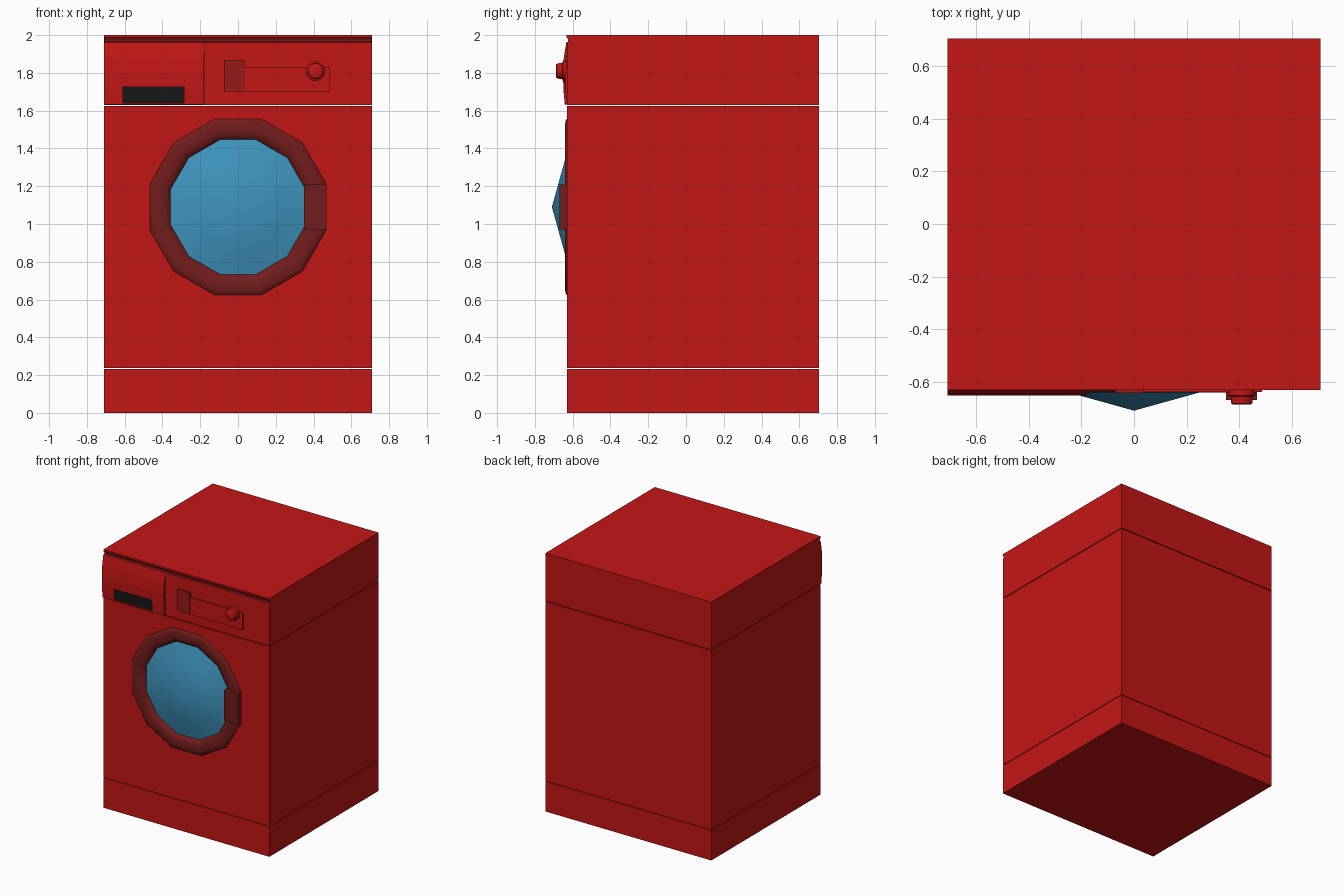
import bpy, bmesh, math

if "Cube" in bpy.data.objects:
    bpy.data.objects.remove(bpy.data.objects["Cube"])


def material(name, rgb):
    m = bpy.data.materials.new(name)
    m.diffuse_color = (*rgb, 1)
    m.use_nodes = True
    m.node_tree.nodes["Principled BSDF"].inputs["Base Color"].default_value = m.diffuse_color
    return m


RED = material("red enamel", (0.55, 0.008, 0.008))
DARK = material("dark red trim", (0.17, 0.012, 0.012))
MID = material("mid red display", (0.32, 0.01, 0.01))
BLACK = material("black recess", (0.008, 0.008, 0.008))
GLASS = material("blue glass", (0.05, 0.30, 0.52))


def finish(name, bm, mat, smooth=None):
    bmesh.ops.recalc_face_normals(bm, faces=bm.faces)
    me = bpy.data.meshes.new(name)
    bm.to_mesh(me)
    bm.free()
    ob = bpy.data.objects.new(name, me)
    bpy.context.collection.objects.link(ob)
    if mat:
        me.materials.append(mat)
    if smooth:
        bpy.ops.object.select_all(action='DESELECT')
        bpy.context.view_layer.objects.active = ob
        ob.select_set(True)
        bpy.ops.object.shade_smooth_by_angle(angle=math.radians(smooth))
    return ob


def extrude_x(name, x0, x1, profile, mat):
    """Extrude a closed (y, z) profile along x."""
    bm = bmesh.new()
    f = bm.faces.new([bm.verts.new((x0, y, z)) for y, z in profile])
    new = bmesh.ops.extrude_face_region(bm, geom=[f])["geom"]
    verts = [v for v in new if isinstance(v, bmesh.types.BMVert)]
    bmesh.ops.translate(bm, verts=verts, vec=(x1 - x0, 0, 0))
    return finish(name, bm, mat)


def box(name, x0, x1, y0, y1, z0, z1, mat):
    return extrude_x(name, x0, x1, [(y0, z0), (y1, z0), (y1, z1), (y0, z1)], mat)


def lathe_y(name, cx, cz, profile, sides, mat, smooth, closed=False):
    """Turn an (r, y) profile about a front-to-back axis."""
    bm = bmesh.new()
    rings = []
    for r, y in profile:
        if r == 0:
            rings.append([bm.verts.new((cx, y, cz))] * sides)
            continue
        angles = [2 * math.pi * (i + 0.5) / sides for i in range(sides)]
        rings.append([bm.verts.new((cx + r * math.cos(a), y, cz + r * math.sin(a))) for a in angles])
    pairs = list(zip(rings, rings[1:]))
    if closed:
        pairs.append((rings[-1], rings[0]))
    for a, b in pairs:
        for i in range(sides):
            j = (i + 1) % sides
            bm.faces.new(dict.fromkeys((a[i], a[j], b[j], b[i])))
    return finish(name, bm, mat, smooth)


def cut(ob, cutter):
    m = ob.modifiers.new("opening", 'BOOLEAN')
    m.operation = 'DIFFERENCE'
    m.object = cutter
    m.solver = 'EXACT'
    cutter.hide_render = True
    cutter.hide_set(True)


W, FRONT, BACK = 0.71, -0.63, 0.705

# Cabinet: plinth, main body and control housing with thin seams
box("plinth", -W, W, FRONT, BACK, 0.0, 0.232, RED)
body = box("cabinet_body", -W, W, FRONT, BACK, 0.237, 1.625, RED)
extrude_x("control_housing_and_lid", -W, W,
          [(FRONT, 1.631), (BACK, 1.631), (BACK, 2.0), (-0.632, 2.0),
           (-0.632, 1.988), (-0.615, 1.967), (FRONT, 1.962)], RED)
box("lid_shadow_strip", -W + 0.003, W - 0.003, -0.624, -0.61, 1.967, 1.985, DARK)

# Door opening
cut(body, lathe_y("door_opening_cutter", 0, 1.09,
                  [(0, -0.8), (0.42, -0.8), (0.42, -0.57), (0, -0.57)], 12, None, None))

# Door ring, domed glass and handle
lathe_y("door_ring", 0, 1.09,
        [(0.487, -0.622), (0.478, -0.636), (0.45, -0.641), (0.41, -0.641),
         (0.38, -0.632), (0.365, -0.605), (0.43, -0.59)], 12, DARK, 50, True)
lathe_y("door_glass", 0, 1.09,
        [(0, -0.71), (0.25, -0.643), (0.375, -0.61), (0, -0.60)], 12, GLASS, 60)
box("door_handle", 0.35, 0.468, -0.67, -0.62, 0.97, 1.21, DARK)

# Bulging detergent drawer with finger recess
drawer = extrude_x("detergent_drawer", -W, -0.18,
                   [(-0.625, 1.632), (-0.642, 1.632), (-0.648, 1.70), (-0.652, 1.80),
                    (-0.647, 1.88), (-0.633, 1.962), (-0.625, 1.962)], RED)
cut(drawer, box("drawer_recess_cutter", -0.61, -0.285, -0.7, -0.633, 1.64, 1.727, None))
box("drawer_recess", -0.609, -0.286, -0.6345, -0.631, 1.641, 1.726, BLACK)
box("drawer_seam", -0.18, -0.174, -0.634, -0.625, 1.632, 1.962, DARK)

# Control panel, display and dial
box("control_panel", -0.075, 0.487, -0.640, -0.625, 1.70, 1.832, RED)
box("display", -0.073, 0.037, -0.643, -0.625, 1.707, 1.868, MID)
lathe_y("program_dial", 0.41, 1.81,
        [(0, -0.687), (0.034, -0.687), (0.041, -0.682), (0.043, -0.656), (0.053, -0.652),
         (0.053, -0.632), (0, -0.632)], 16, RED, 40)
